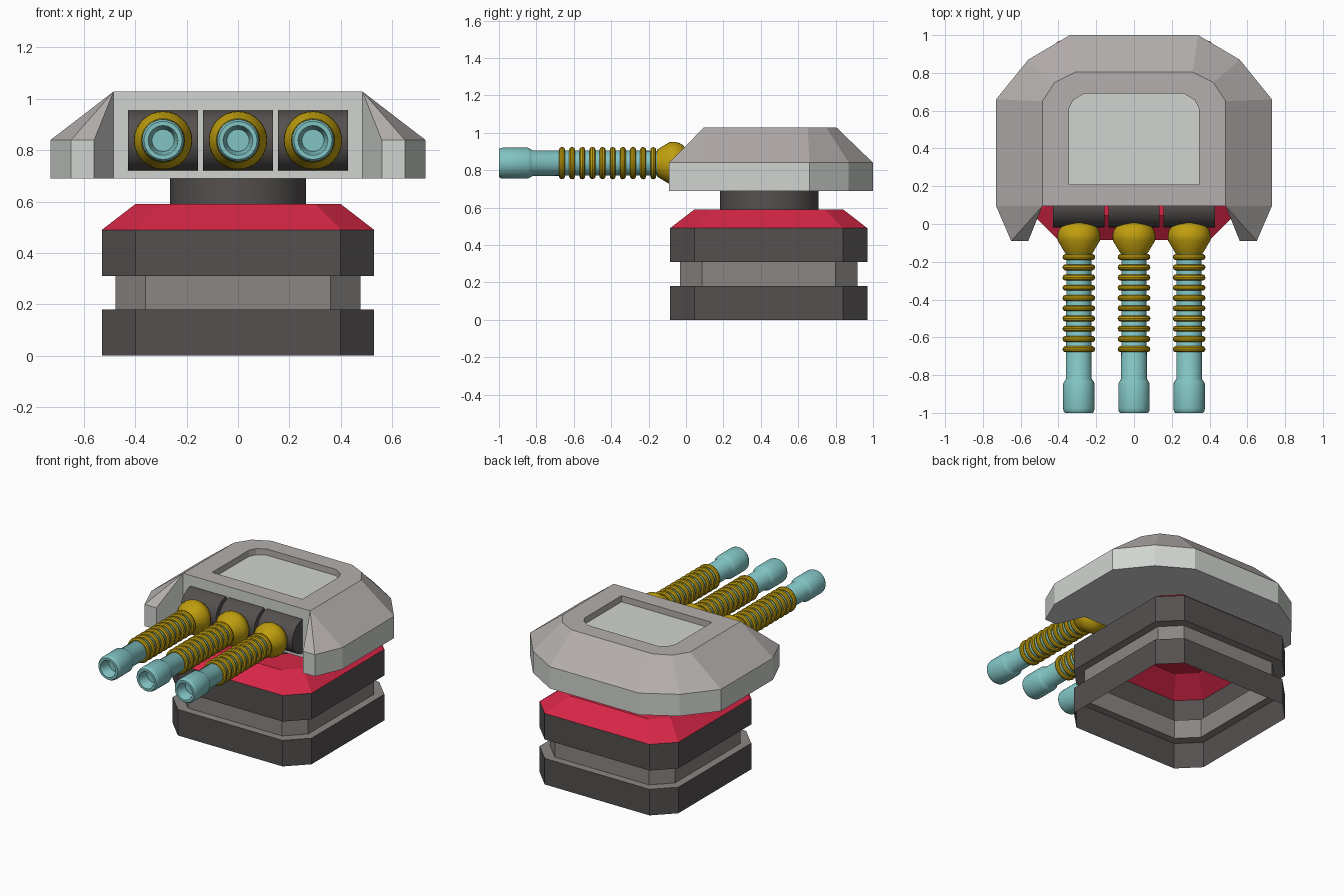
import bpy, bmesh, math
from mathutils import Vector

if "Cube" in bpy.data.objects:
    bpy.data.objects.remove(bpy.data.objects["Cube"])


def material(name, rgb):
    m = bpy.data.materials.new(name)
    lin = [(c / 255 / 12.92) if c < 11 else ((c / 255 + 0.055) / 1.055) ** 2.4 for c in rgb]
    m.diffuse_color = (*lin, 1)
    m.use_nodes = True
    m.node_tree.nodes["Principled BSDF"].inputs["Base Color"].default_value = m.diffuse_color
    return m


LIGHT = material("light grey", (208, 212, 208))
WARM = material("warm grey", (180, 175, 173))
DARK = material("charcoal", (84, 80, 79))
MID = material("mid grey", (138, 134, 131))
RED = material("red", (215, 38, 70))
GOLD = material("gold", (192, 158, 14))
CYAN = material("pale cyan", (130, 196, 196))


def loft(name, rings, mats, cap_start=False, cap_end=False, rule=None, smooth=None):
    """Skin equal-length rings of points; coincident points are merged."""
    bm, seen = bmesh.new(), {}

    def vert(p):
        key = tuple(round(c, 4) for c in p)
        if key not in seen:
            seen[key] = bm.verts.new(p)
        return seen[key]

    def face(points):
        vs = list(dict.fromkeys(vert(p) for p in points))
        if len(vs) > 2 and not bm.faces.get(vs):
            bm.faces.new(vs)

    for a, b in zip(rings, rings[1:]):
        for i in range(len(a)):
            j = (i + 1) % len(a)
            face((a[i], a[j], b[j], b[i]))
    if cap_start:
        face(rings[0])
    if cap_end:
        face(rings[-1])
    bmesh.ops.recalc_face_normals(bm, faces=bm.faces[:])
    if rule:
        for f in bm.faces:
            f.material_index = rule(f.calc_center_median(), f.normal)
    me = bpy.data.meshes.new(name)
    bm.to_mesh(me)
    bm.free()
    for m in mats:
        me.materials.append(m)
    if smooth:
        me.polygons.foreach_set("use_smooth", [True] * len(me.polygons))
        me.set_sharp_from_angle(angle=math.radians(smooth))
    ob = bpy.data.objects.new(name, me)
    bpy.context.collection.objects.link(ob)
    return ob


def circle(axis, centre, r, n=32):
    out = []
    for i in range(n):
        a = 2 * math.pi * i / n
        p = [r * math.cos(a), r * math.sin(a)]
        p.insert(axis, 0)
        out.append(Vector(centre) + Vector(p))
    return out


def mirrored(half, z):
    """Right-hand points, front to back, completed with their mirror image."""
    return [(x, y, z) for x, y in half] + [(-x, y, z) for x, y in reversed(half)]


# Base: open-bottomed chamfered shell with a groove and a red sloped top
def octagon(s, z):
    half = [(0.40, -0.5275), (0.53, -0.3975), (0.53, 0.3975), (0.40, 0.5275)]
    return mirrored([(x * s, 0.4425 + y * s) for x, y in half], z)


def base_rule(c, n):
    if c.z > 0.495:
        return 2
    return 1 if 0.17 < c.z < 0.32 else 0


loft("base", [octagon(s, z) for s, z in
              ((1, 0), (1, 0.18), (0.9, 0.18), (0.9, 0.31), (1, 0.31), (1, 0.49), (0.755, 0.59))],
     [DARK, MID, RED], cap_end=True, rule=base_rule)

# Swivel neck
loft("neck", [circle(2, (0, 0.445, z), 0.264, 48) for z in (0.585, 0.70)],
     [DARK], True, True, smooth=30)

# Head: faceted housing with two front prongs and a recessed roof panel
outer = [(0.485, 0.095), (0.56, -0.09), (0.65, -0.09), (0.73, 0.095),
         (0.73, 0.66), (0.56, 0.87), (0.34, 1.0)]
roof = [(0.485, 0.095)] * 4 + [(0.485, 0.65), (0.42, 0.75), (0.31, 0.805)]
recess = [(0.345, 0.21)] * 4 + [(0.345, 0.61), (0.322, 0.655), (0.265, 0.69)]


def head_rule(c, n):
    wall = abs(n.z) < 0.05 and c.z < 0.97
    floor = n.z > 0.9 and c.z < 1.0
    return 0 if wall or floor or n.z < -0.9 else 1


loft("head", [mirrored(outer, 0.69), mirrored(outer, 0.84), mirrored(roof, 1.028),
              mirrored(recess, 1.028), mirrored(recess, 0.985)],
     [LIGHT, WARM], True, True, rule=head_rule)

# Three guns, each with a round mantlet, collar, barrel and cooling rings
Z = 0.838


def lathe(name, x, profile, mat, n=32):
    return loft(name, [circle(1, (x, y, Z), r, n) for y, r in profile], [mat], smooth=35)


for label, x in (("left", -0.292), ("middle", 0), ("right", 0.292)):
    loft(label + "_mantlet", [circle(0, (x + d, 0.1, Z), 0.118) for d in (-0.136, 0.136)],
         [DARK], True, True, smooth=30)
    lathe(label + "_collar", x,
          [(0.02, 0), (0.02, 0.055), (0.0, 0.075), (-0.015, 0.095), (-0.035, 0.108),
           (-0.06, 0.114), (-0.088, 0.112), (-0.155, 0.072), (-0.155, 0)], GOLD)
    lathe(label + "_barrel", x,
          [(-0.15, 0.066), (-0.82, 0.068), (-0.832, 0.076), (-0.845, 0.083), (-0.975, 0.083),
           (-0.99, 0.081), (-1.0, 0.074), (-1.0, 0.058), (-0.99, 0.053), (-0.94, 0.045),
           (-0.93, 0.043), (-0.93, 0)], CYAN)
    ring = [(-0.175 + 0.0165 * math.sin(k * math.pi / 5), 0.070 + 0.0165 * math.cos(k * math.pi / 5))
            for k in range(11)]
    rings = lathe(label + "_cooling_rings", x, ring, GOLD)
    rings.data.polygons.foreach_set("use_smooth", [True] * len(rings.data.polygons))
    arr = rings.modifiers.new("repeat", 'ARRAY')
    arr.count = 10
    arr.use_relative_offset = False
    arr.use_constant_offset = True
    arr.constant_offset_displace = (0, -0.0542, 0)
